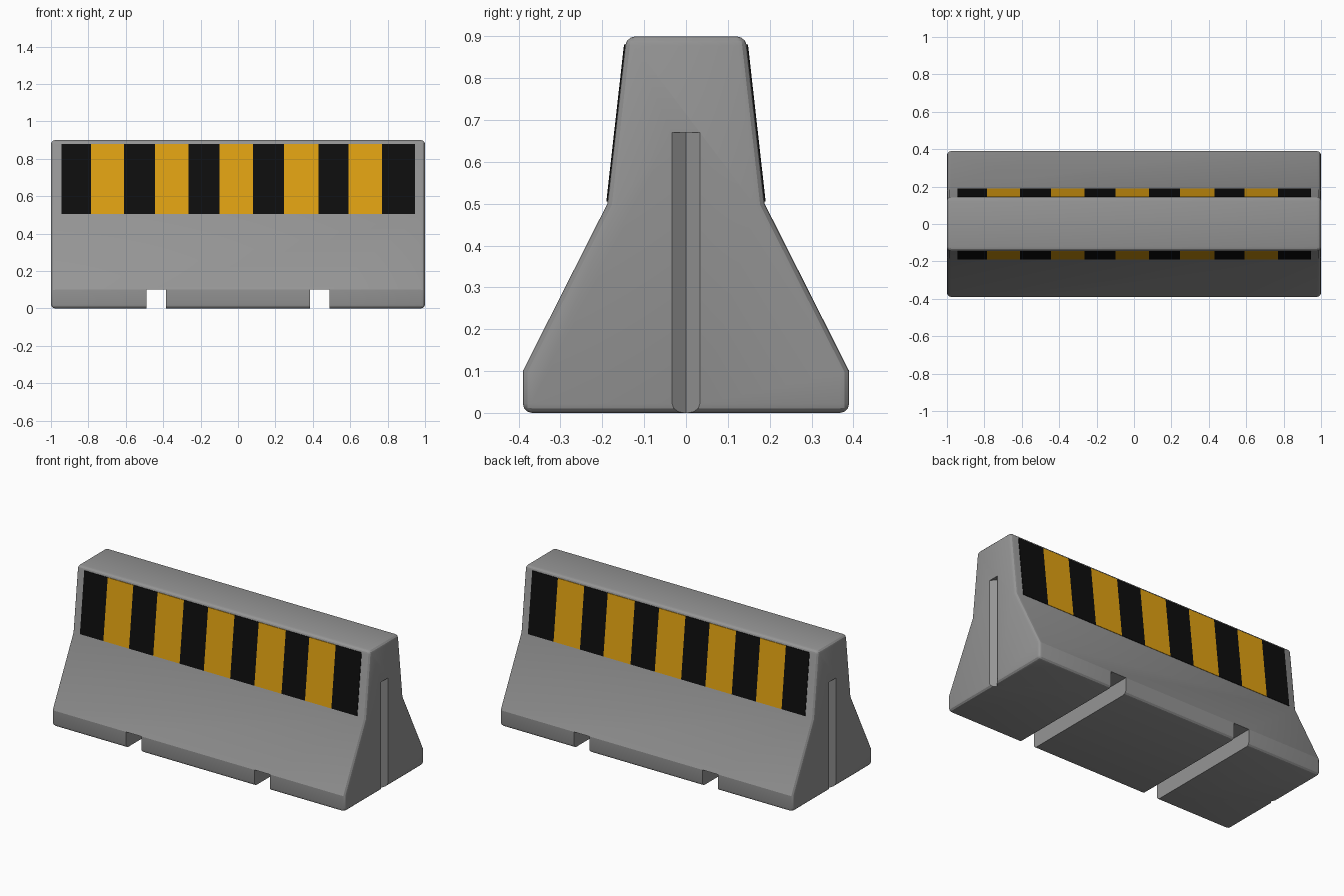
import bpy, bmesh, math

if "Cube" in bpy.data.objects:
    bpy.data.objects.remove(bpy.data.objects["Cube"])


def material(name, rgb):
    m = bpy.data.materials.new(name)
    m.diffuse_color = (*rgb, 1)
    m.use_nodes = True
    m.node_tree.nodes["Principled BSDF"].inputs["Base Color"].default_value = m.diffuse_color
    return m


grey = material("concrete_grey", (0.30, 0.30, 0.30))
yellow = material("warning_yellow", (0.75, 0.36, 0.006))
black = material("warning_black", (0.004, 0.004, 0.004))


def prism(name, base, offset, mat=None):
    """Extrude a closed polygon along an offset vector."""
    bm = bmesh.new()
    face = bm.faces.new([bm.verts.new(p) for p in base])
    ext = bmesh.ops.extrude_face_region(bm, geom=[face])
    moved = [v for v in ext["geom"] if isinstance(v, bmesh.types.BMVert)]
    bmesh.ops.translate(bm, verts=moved, vec=offset)
    bmesh.ops.recalc_face_normals(bm, faces=bm.faces)
    me = bpy.data.meshes.new(name)
    bm.to_mesh(me)
    bm.free()
    ob = bpy.data.objects.new(name, me)
    bpy.context.collection.objects.link(ob)
    if mat:
        me.materials.append(mat)
    return ob


# Barrier body: half profile mirrored, then extruded lengthwise
half = [(0.39, 0), (0.39, 0.10), (0.188, 0.50), (0.143, 0.90)]
outline = half + [(-y, z) for y, z in reversed(half)]
body = prism("barrier_body", [(-1, y, z) for y, z in outline], (2, 0, 0), grey)
bev = body.modifiers.new("rounded_edges", 'BEVEL')
bev.width = 0.022
bev.segments = 3
bev.limit_method = 'ANGLE'
bev.angle_limit = math.radians(40)

# Cutters: lifting slots underneath and shallow grooves in both ends
cutters = []
for s in (-1, 1):
    slot = [(s * 0.385, -0.6, -0.1), (s * 0.49, -0.6, -0.1),
            (s * 0.49, -0.6, 0.10), (s * 0.385, -0.6, 0.10)]
    cutters.append(prism("slot_cutter", slot, (0, 1.2, 0)))
    groove = [(s * 1.02, -0.06, -0.1), (s * 0.975, 0, -0.1), (s * 1.02, 0.06, -0.1)]
    cutters.append(prism("groove_cutter", groove, (0, 0, 0.77)))
for c in cutters:
    c.hide_render = True
    mod = body.modifiers.new("cut", 'BOOLEAN')
    mod.operation = 'DIFFERENCE'
    mod.solver = 'EXACT'
    mod.object = c

bpy.context.view_layer.objects.active = body
body.select_set(True)
for name in [m.name for m in body.modifiers]:
    bpy.ops.object.modifier_apply(modifier=name)
bpy.ops.object.shade_smooth_by_angle(angle=math.radians(25))
for c in cutters:
    bpy.data.objects.remove(c, do_unlink=True)

# Warning stripes: thin plates on both upper slopes
edges = [-0.945, -0.785, -0.61, -0.445, -0.265, -0.10, 0.08, 0.245, 0.43, 0.59, 0.77, 0.945]


def slope_y(z):
    return 0.188 - (z - 0.50) * 0.045 / 0.40


z0, z1 = 0.505, 0.88
for s, side in ((-1, "front"), (1, "back")):
    for i, (a, b) in enumerate(zip(edges, edges[1:])):
        quad = [(x, s * (slope_y(z) - 0.002), z)
                for x, z in ((a, z0), (b, z0), (b, z1), (a, z1))]
        prism(f"{side}_stripe_{i + 1}", quad, (0, s * 0.005, 0), yellow if i % 2 else black)
